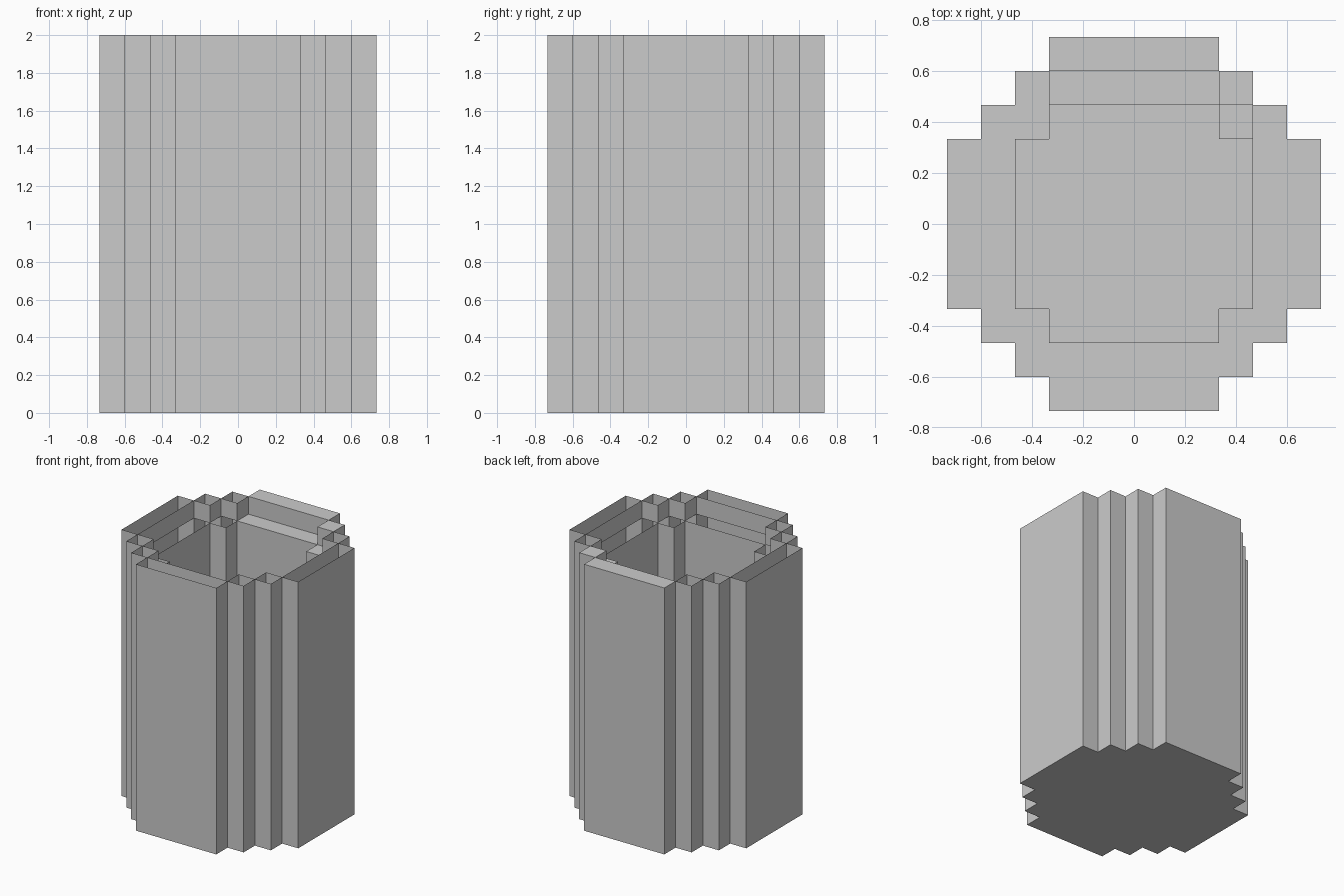
import bpy
import bmesh

cube = bpy.data.objects.get("Cube")
if cube:
    bpy.data.objects.remove(cube, do_unlink=True)

U = 2 / 15          # width of one step
HEIGHT = 15 * U
LEDGE = 14 * U
FLOOR = U

grey = bpy.data.materials.new("plain grey")
grey.use_nodes = True
colour = (0.6, 0.6, 0.6, 1)
grey.diffuse_color = colour
grey.node_tree.nodes["Principled BSDF"].inputs["Base Color"].default_value = colour


def stepped_outline(corner):
    """Mirror one corner's stepped points into a closed outline, anticlockwise."""
    back = corner[::-1]
    return (corner + [(-x, y) for x, y in back]
            + [(-x, -y) for x, y in corner] + [(x, -y) for x, y in back])


# Outlines of the outside, the rim's inner edge and the well, in steps
outside = stepped_outline([(5.5, 2.5), (4.5, 2.5), (4.5, 3.5), (3.5, 3.5),
                           (3.5, 4.5), (2.5, 4.5), (2.5, 5.5)])
rim = stepped_outline([(4.5, 2.5), (3.5, 2.5), (3.5, 3.5), (2.5, 3.5), (2.5, 4.5)])
well = stepped_outline([(3.5, 2.5), (2.5, 2.5), (2.5, 3.5)])


def loop(bm, outline, z):
    verts = [bm.verts.new((x * U, y * U, z)) for x, y in outline]
    edges = [bm.edges.new((verts[i - 1], v)) for i, v in enumerate(verts)]
    return verts, edges


def wall(bm, low, high, inward=False):
    for i in range(len(low)):
        face = [low[i - 1], low[i], high[i], high[i - 1]]
        bm.faces.new(face[::-1] if inward else face)


def ring(bm, outer, inner):
    bmesh.ops.triangle_fill(bm, edges=outer + inner, use_beauty=True,
                            normal=(0, 0, 1))


bm = bmesh.new()
# Outer wall and flat underside
base, _ = loop(bm, outside, 0)
top, top_edges = loop(bm, outside, HEIGHT)
wall(bm, base, top)
bm.faces.new(base[::-1])

# Raised rim, with a drop to the ledge
rim_top, rim_top_edges = loop(bm, rim, HEIGHT)
rim_low, rim_low_edges = loop(bm, rim, LEDGE)
ring(bm, top_edges, rim_top_edges)
wall(bm, rim_low, rim_top, inward=True)

# Ledge, well walls and floor
well_top, well_top_edges = loop(bm, well, LEDGE)
well_low, _ = loop(bm, well, FLOOR)
ring(bm, rim_low_edges, well_top_edges)
wall(bm, well_low, well_top, inward=True)
bm.faces.new(well_low)

bmesh.ops.recalc_face_normals(bm, faces=bm.faces[:])
bmesh.ops.dissolve_limit(bm, angle_limit=0.01, verts=bm.verts[:], edges=bm.edges[:])

mesh = bpy.data.meshes.new("stepped_barrel")
bm.to_mesh(mesh)
bm.free()
mesh.materials.append(grey)
barrel = bpy.data.objects.new("stepped_barrel", mesh)
bpy.context.collection.objects.link(barrel)
